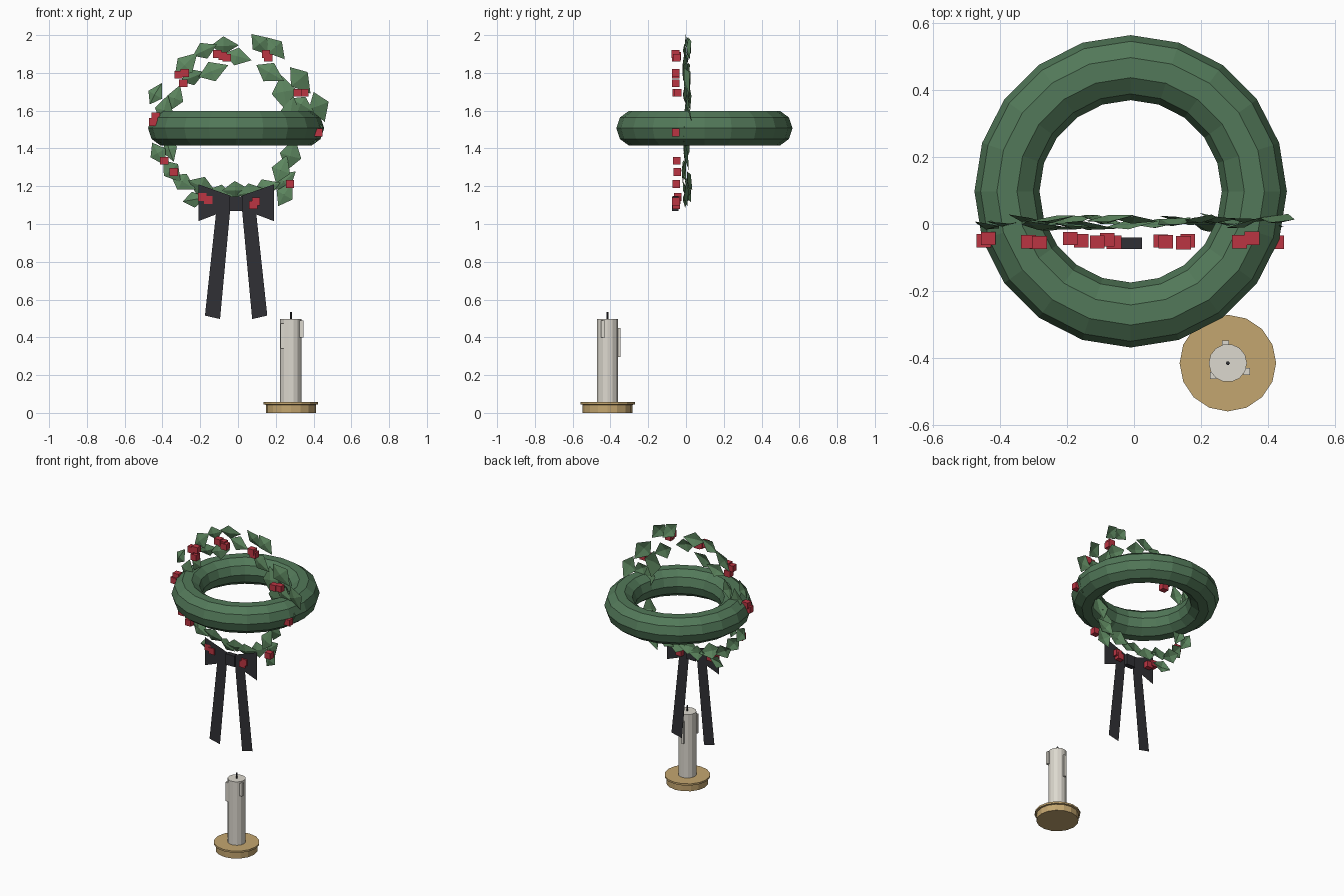
import bpy, bmesh, math, random
from mathutils import Vector, Matrix

if "Cube" in bpy.data.objects:
    bpy.data.objects.remove(bpy.data.objects["Cube"])

random.seed(4)
CX, CZ = -0.01, 1.507          # wreath centre
KX, KY = 0.28, -0.415          # candle centre


def material(name, r, g, b):
    m = bpy.data.materials.new(name)
    m.diffuse_color = (r, g, b, 1)
    m.use_nodes = True
    m.node_tree.nodes["Principled BSDF"].inputs["Base Color"].default_value = m.diffuse_color
    return m


RING = material("dark_green", 0.085, 0.19, 0.10)
LEAF = material("leaf_green", 0.11, 0.24, 0.115)
RED = material("berry_red", 0.50, 0.035, 0.055)
BLACK = material("ribbon_black", 0.03, 0.03, 0.035)
WAX = material("wax", 0.72, 0.69, 0.62)
BRASS = material("brass", 0.55, 0.38, 0.16)


def make(name, bm, mat):
    me = bpy.data.meshes.new(name)
    bm.to_mesh(me)
    bm.free()
    ob = bpy.data.objects.new(name, me)
    me.materials.append(mat)
    bpy.context.collection.objects.link(ob)
    return ob


def add_box(bm, c, s):
    bmesh.ops.create_cube(bm, size=1, matrix=Matrix.Translation(c) @ Matrix.Diagonal((*s, 1)))


def lathe(name, prof, n, mat, loc):
    # closed turned solid from a (radius, z) profile
    bm = bmesh.new()
    rings = [[bm.verts.new((loc[0] + r * math.cos(2 * math.pi * i / n),
                            loc[1] + r * math.sin(2 * math.pi * i / n), z))
              for i in range(n)] for r, z in prof]
    for a, b in zip(rings, rings[1:]):
        for i in range(n):
            j = (i + 1) % n
            bm.faces.new((a[i], a[j], b[j], b[i]))
    bm.faces.new(rings[0][::-1])
    bm.faces.new(rings[-1])
    return make(name, bm, mat)


# horizontal ring
bpy.ops.mesh.primitive_torus_add(location=(CX, 0.0975, CZ), major_segments=20, minor_segments=10,
                                 major_radius=0.369, minor_radius=0.097)
ring = bpy.context.object
ring.name = "wreath_ring"
ring.data.materials.append(RING)

# leaves: x, z, direction in degrees, length
leaves = [
    (-.435, 1.69, 60, .13), (-.275, 1.845, 45, .17), (-.24, 1.78, 20, .14), (-.175, 1.92, 25, .14),
    (-.13, 1.81, 20, .17), (-.07, 1.945, 0, .15), (0, 1.885, -15, .15), (.12, 1.95, -50, .15),
    (.20, 1.93, -50, .15), (.17, 1.80, -30, .17), (.33, 1.76, -50, .18), (.245, 1.69, -80, .20),
    (.43, 1.62, -70, .17), (.34, 1.63, -30, .14), (.28, 1.60, 80, .16), (.40, 1.50, -80, .15),
    (.31, 1.49, 90, .15), (-.39, 1.61, 75, .15), (-.33, 1.67, 70, .14), (-.40, 1.49, 90, .15),
    (-.42, 1.37, -60, .14), (-.36, 1.39, -70, .13), (-.35, 1.28, -50, .15), (-.29, 1.22, -30, .15),
    (-.23, 1.13, 10, .13), (-.19, 1.20, -25, .16), (-.09, 1.16, -15, .15), (-.01, 1.18, 0, .15),
    (.07, 1.17, 10, .15), (.15, 1.19, 20, .16), (.25, 1.16, 60, .15), (.25, 1.23, 40, .15),
    (.23, 1.29, 70, .16), (.28, 1.37, 75, .18)]
bm = bmesh.new()
for x, z, ang, ln in leaves:
    M = (Matrix.Translation((x, random.uniform(-.01, .02), z))
         @ Matrix.Rotation(-math.radians(ang), 4, 'Y')
         @ Matrix.Rotation(random.uniform(-.3, .3), 4, 'X')
         @ Matrix.Rotation(random.uniform(-.2, .2), 4, 'Z'))
    h, w = ln / 2, ln * 0.33
    v = [bm.verts.new(M @ Vector(p)) for p in
         ((-h, 0, 0), (-.1 * h, 0, -w), (h, 0, 0), (-.1 * h, 0, w), (-.1 * h, -.014, 0))]
    for i in range(4):
        bm.faces.new((v[i], v[(i + 1) % 4], v[4]))
make("leaves", bm, LEAF)

# berries
berries = [(-.435, 1.57), (-.448, 1.54), (-.315, 1.79), (-.282, 1.80), (-.29, 1.745), (-.11, 1.90),
           (-.08, 1.89), (-.06, 1.88), (.148, 1.90), (.16, 1.88), (.315, 1.695), (.352, 1.695),
           (.425, 1.485), (-.39, 1.335), (-.34, 1.275), (.275, 1.212), (-.19, 1.143), (-.157, 1.128),
           (.095, 1.12), (.08, 1.10)]
bm = bmesh.new()
for x, z in berries:
    add_box(bm, (x, random.uniform(-.056, -.043), z), (.044, .04, .042))
make("berries", bm, RED)

# bow loops and tails, mirrored about the wreath centre
bm = bmesh.new()
for s in (-1, 1):
    for quad in (((.03, 1.15), (.20, 1.21), (.20, 1.015), (.03, 1.08)),
                 ((.03, 1.09), (.105, 1.07), (.165, .515), (.085, .497))):
        bm.faces.new([bm.verts.new((CX + s * x, -.062, z)) for x, z in quad])
bmesh.ops.recalc_face_normals(bm, faces=bm.faces)
make("ribbon_bow", bm, BLACK)
bm = bmesh.new()
add_box(bm, (CX, -.058, 1.107), (.068, .034, .075))
make("bow_knot", bm, BLACK)

# candle, dish and wick
lathe("candle_dish", [(.133, 0), (.133, .043), (.144, .045), (.144, .057)], 16, BRASS, (KX, KY))
lathe("candle", [(.057, .05), (.057, .497)], 14, WAX, (KX, KY))
lathe("wick", [(.006, .49), (.006, .534)], 6, BLACK, (KX, KY))

# wax drips
bm = bmesh.new()
for x, y, z0, z1 in ((.236, -.452, .342, .473), (.336, -.44, .40, .488), (.273, -.357, .297, .45)):
    add_box(bm, (x, y, (z0 + z1) / 2), (.02, .02, z1 - z0))
make("wax_drips", bm, WAX)
